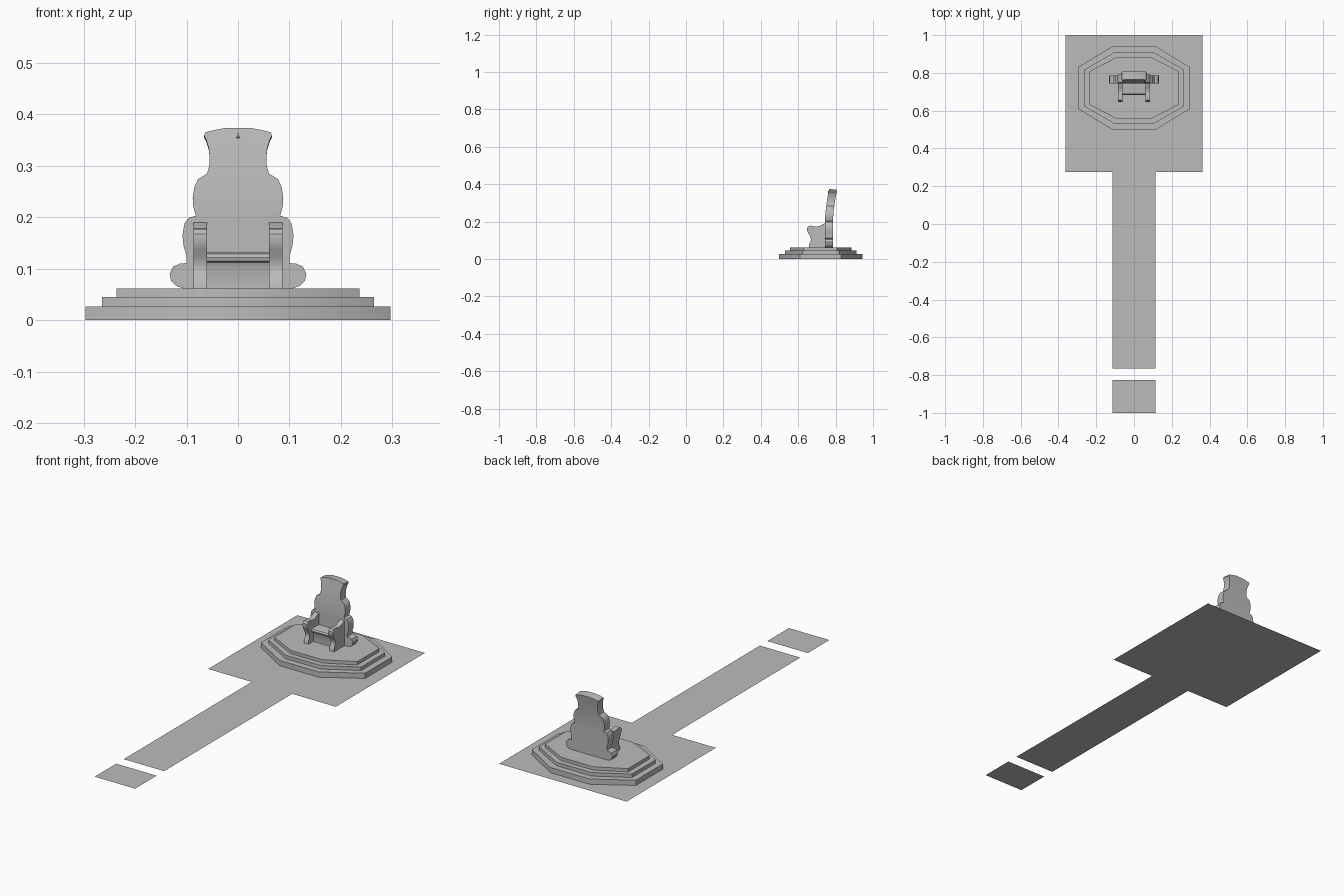
import bpy, bmesh, math
from mathutils import Vector

cube = bpy.data.objects.get("Cube")
if cube:
    bpy.data.objects.remove(cube, do_unlink=True)

stone = bpy.data.materials.new("grey_stone")
stone.use_nodes = True
GREY = (0.5, 0.5, 0.5, 1)
stone.diffuse_color = GREY
stone.node_tree.nodes["Principled BSDF"].inputs["Base Color"].default_value = GREY


def finish(name, bm, closed=True):
    """Turn a bmesh into a named, shaded object."""
    if closed:
        bmesh.ops.recalc_face_normals(bm, faces=bm.faces)
    mesh = bpy.data.meshes.new(name)
    bm.to_mesh(mesh)
    bm.free()
    mesh.materials.append(stone)
    ob = bpy.data.objects.new(name, mesh)
    bpy.context.collection.objects.link(ob)
    bpy.ops.object.select_all(action='DESELECT')
    ob.select_set(True)
    bpy.context.view_layer.objects.active = ob
    bpy.ops.object.shade_smooth_by_angle(angle=math.radians(35))
    return ob


def sheet(name, outline):
    bm = bmesh.new()
    face = bm.faces.new([bm.verts.new((x, y, 0)) for x, y in outline])
    face.normal_update()
    if face.normal.z < 0:
        face.normal_flip()
    return finish(name, bm, closed=False)


def prism(name, points, direction):
    """Extrude a polygon along a direction into a closed solid."""
    bm = bmesh.new()
    face = bm.faces.new([bm.verts.new(p) for p in points])
    ext = bmesh.ops.extrude_face_region(bm, geom=[face], use_keep_orig=True)
    moved = [g for g in ext["geom"] if isinstance(g, bmesh.types.BMVert)]
    bmesh.ops.translate(bm, verts=moved, vec=Vector(direction))
    return finish(name, bm)


# Floor square with walkway, and the separate end slab
half_floor = [(0.115, -0.764), (0.115, 0.276), (0.363, 0.276), (0.363, 1)]
sheet("floor_and_walkway", half_floor + [(-x, y) for x, y in reversed(half_floor)])
sheet("walkway_end_slab", [(-0.115, -1), (0.115, -1), (0.115, -0.825), (-0.115, -0.825)])

# Three stepped octagonal platforms
CY = 0.72
steps = [("lower", 0, 0.027, 0.296, 0.223, 0.111, 0.11),
         ("middle", 0.027, 0.045, 0.264, 0.191, 0.1, 0.097),
         ("upper", 0.045, 0.062, 0.236, 0.164, 0.09, 0.088)]
for label, z0, z1, hx, hy, cx, cy in steps:
    quarter = [(hx, cy), (cx, hy)]
    half = quarter + [(-x, y) for x, y in reversed(quarter)]
    ring = half + [(-x, -y) for x, y in half]
    prism(label + "_step", [(x, CY + y, z0) for x, y in ring], (0, 0, z1 - z0))

# Scalloped backrest: rows of half width and height, curving backward near the top
BASE = 0.062
rows = [(0.107, BASE), (0.121, 0.067), (0.13, 0.077), (0.133, 0.09), (0.126, 0.104),
        (0.113, 0.11), (0.1, 0.111), (0.1, 0.125), (0.106, 0.145), (0.108, 0.165),
        (0.104, 0.188), (0.096, 0.199), (0.082, 0.203), (0.087, 0.222), (0.088, 0.238),
        (0.085, 0.258), (0.078, 0.274), (0.06, 0.285), (0.056, 0.3), (0.055, 0.318),
        (0.057, 0.335), (0.062, 0.351), (0.066, 0.359), (0.064, 0.365),
        (0.045, 0.37), (0.022, 0.374)]


def lean(z):
    return 0.022 * (max(0, z - 0.2) / 0.175) ** 1.6


bm = bmesh.new()
loops = []
for w, z in rows:
    y0 = 0.743 + lean(z)
    loops.append([bm.verts.new(p) for p in
                  ((-w, y0, z), (w, y0, z), (w, y0 + 0.043, z - 0.2 * lean(z)),
                   (-w, y0 + 0.043, z - 0.2 * lean(z)))])
for a, b in zip(loops, loops[1:]):
    for i in range(4):
        j = (i + 1) % 4
        bm.faces.new((a[i], a[j], b[j], b[i]))
bm.faces.new(loops[0])
bm.faces.new(loops[-1])
finish("backrest", bm)

# Scrolled armrests, one per side
arm = [(0.75, 0.191), (0.738, 0.189), (0.722, 0.18), (0.706, 0.174), (0.69, 0.174),
       (0.672, 0.178), (0.657, 0.177), (0.648, 0.168), (0.647, 0.154), (0.653, 0.138),
       (0.663, 0.122), (0.668, 0.105), (0.666, 0.092), (0.659, 0.081), (0.657, BASE),
       (0.75, BASE)]
for side, x in (("left", 0.06), ("right", -0.086)):
    prism(side + "_armrest", [(x, y, z) for y, z in arm], (0.026, 0, 0))

# Seat with a rounded front lip over a recessed panel
seat = [(0.75, 0.132), (0.7, 0.132), (0.688, 0.129), (0.683, 0.122), (0.685, 0.115),
        (0.692, 0.112), (0.697, 0.1), (0.697, BASE), (0.75, BASE)]
prism("seat", [(-0.062, y, z) for y, z in seat], (0.124, 0, 0))

# Small pointed gem near the top of the backrest
bm = bmesh.new()
waist = [bm.verts.new((0.005 * math.cos(a), 0.003 * math.sin(a), -0.002))
         for a in (k * math.pi / 2 for k in range(4))]
for tip_z in (0.008, -0.007):
    tip = bm.verts.new((0, 0, tip_z))
    for i in range(4):
        bm.faces.new((waist[i], waist[(i + 1) % 4], tip))
gem = finish("backrest_gem", bm)
gem.location = (0, 0.743 + lean(0.358), 0.358)
